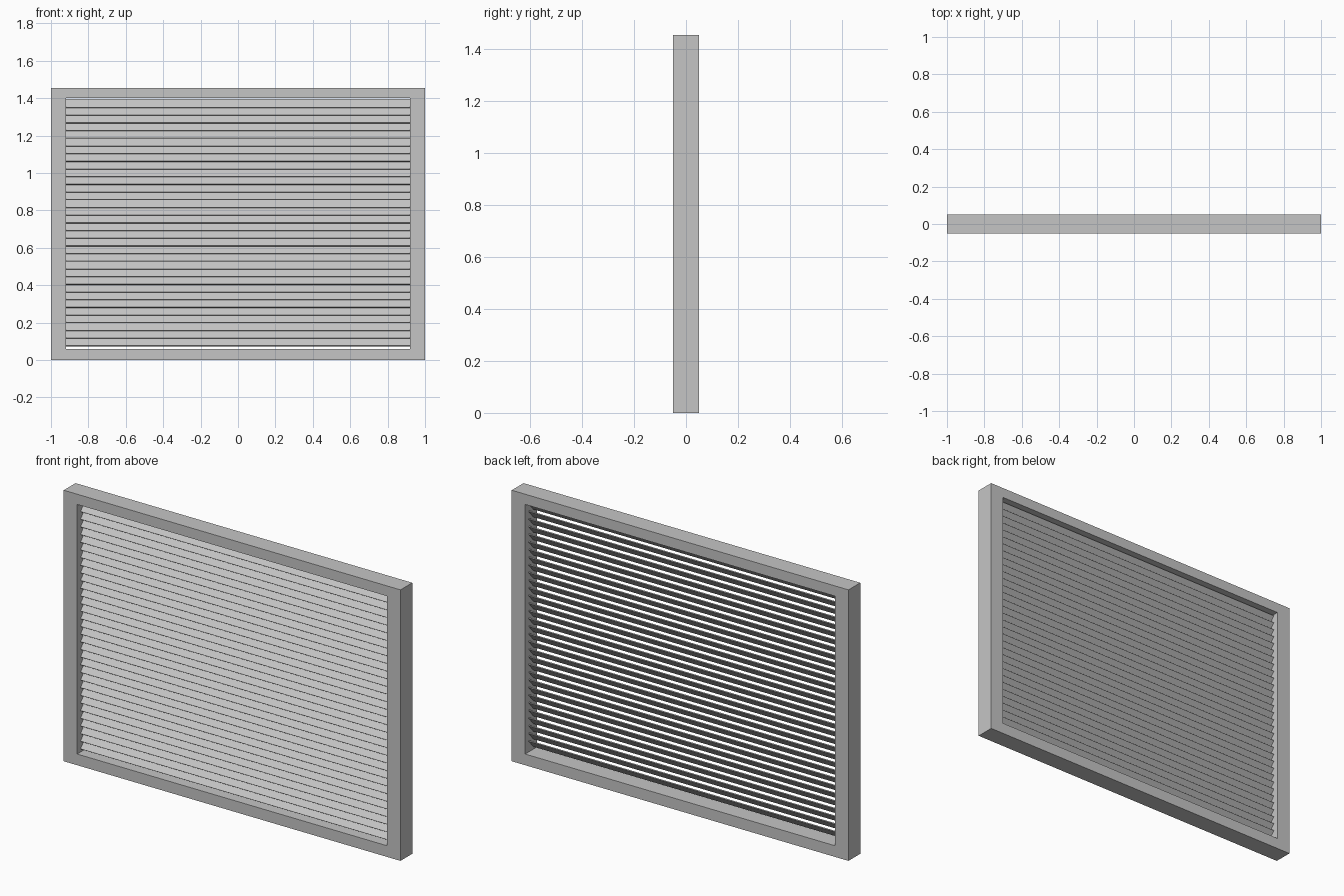
import bpy
from mathutils import Matrix

cube = bpy.data.objects.get("Cube")
if cube:
    bpy.data.objects.remove(cube, do_unlink=True)

# Single painted-metal colour
grey = bpy.data.materials.new("light_grey")
grey.use_nodes = True
COLOR = (0.56, 0.56, 0.56, 1)
grey.diffuse_color = COLOR
grey.node_tree.nodes["Principled BSDF"].inputs["Base Color"].default_value = COLOR

W, H, D = 1.0, 1.455, 0.05          # half width, height, half depth
IN_X, IN_LOW, IN_TOP = 0.92, 0.06, 1.40
SLATS, PITCH, FIRST = 32, 0.0411, 0.098
RISE, RUN, THICK = 0.045, 0.04, 0.005


def make_object(name, verts, faces):
    mesh = bpy.data.meshes.new(name)
    mesh.from_pydata(verts, [], faces)
    mesh.materials.append(grey)
    obj = bpy.data.objects.new(name, mesh)
    bpy.context.collection.objects.link(obj)
    return obj


# Frame: outer and inner rectangles joined front, back, outside and inside
def ring(x, low, top, y):
    return [(-x, y, low), (x, y, low), (x, y, top), (-x, y, top)]


verts = (ring(W, 0, H, -D) + ring(IN_X, IN_LOW, IN_TOP, -D)
         + ring(IN_X, IN_LOW, IN_TOP, D) + ring(W, 0, H, D))
faces = []
for loop in range(4):
    a, b = loop * 4, (loop + 1) % 4 * 4
    for i in range(4):
        j = (i + 1) % 4
        faces.append((a + i, a + j, b + j, b + i))
make_object("frame", verts, faces)

# Slats: thin tilted boards, low at the front and high at the back
length = (RISE ** 2 + RUN ** 2) ** 0.5
ny, nz = -RISE / length * THICK / 2, RUN / length * THICK / 2
section = [(-RUN / 2 + ny, -RISE / 2 + nz), (-RUN / 2 - ny, -RISE / 2 - nz),
           (RUN / 2 - ny, RISE / 2 - nz), (RUN / 2 + ny, RISE / 2 + nz)]
slat_verts = [(x, y, z) for x in (-IN_X, IN_X) for y, z in section]
slat_faces = [(0, 3, 2, 1), (4, 5, 6, 7)]
for i in range(4):
    j = (i + 1) % 4
    slat_faces.append((i, j, j + 4, i + 4))

first = make_object("slat_1", slat_verts, slat_faces)
for k in range(SLATS):
    slat = first if k == 0 else bpy.data.objects.new(f"slat_{k + 1}", first.data)
    if k:
        bpy.context.collection.objects.link(slat)
    slat.matrix_world = Matrix.Translation((0, 0, FIRST + k * PITCH))
